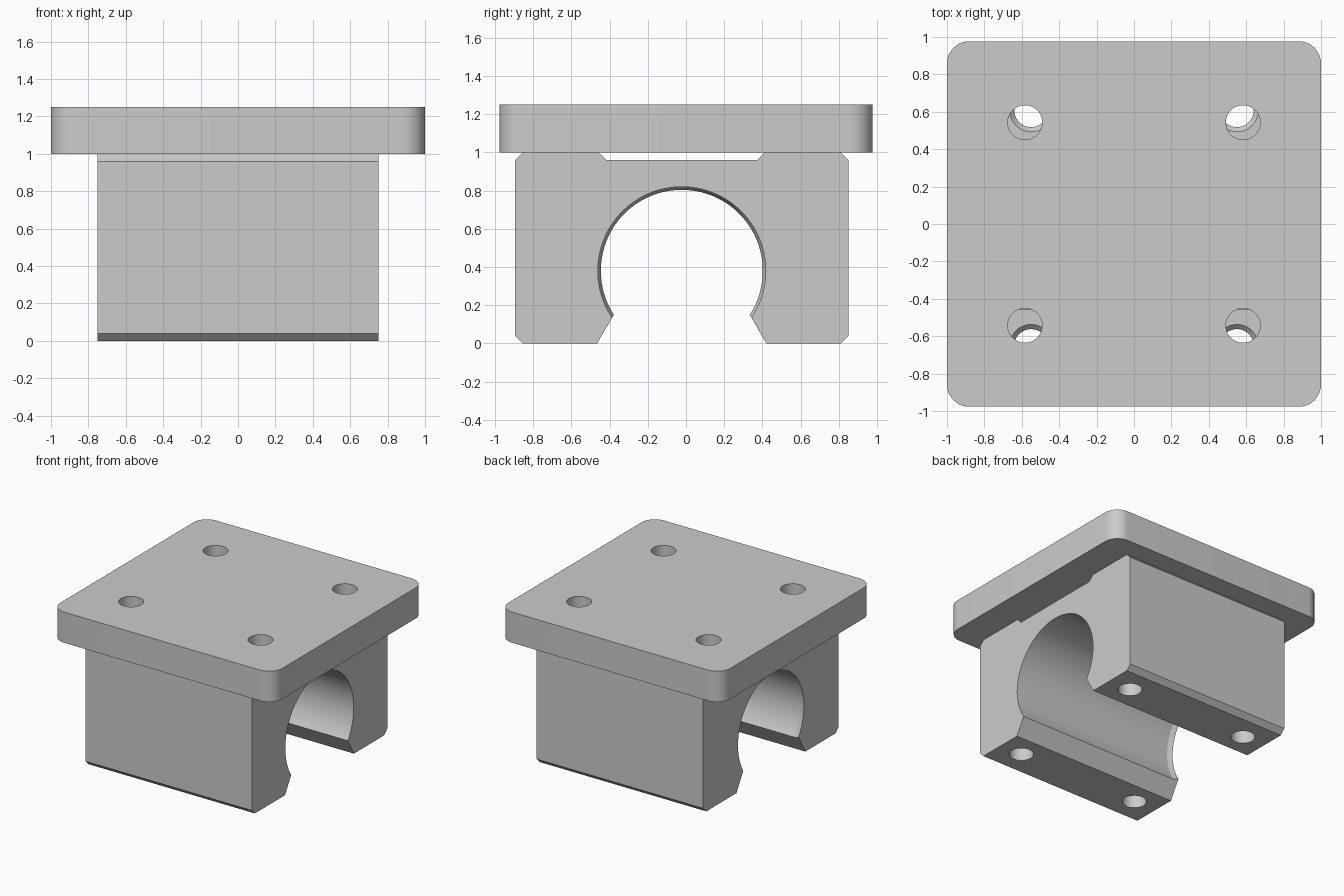
import bpy, bmesh, math

cube = bpy.data.objects.get("Cube")
if cube:
    bpy.data.objects.remove(cube, do_unlink=True)

grey = bpy.data.materials.new("plain_grey")
grey.use_nodes = True
colour = (0.6, 0.6, 0.6, 1)
grey.diffuse_color = colour
grey.node_tree.nodes["Principled BSDF"].inputs["Base Color"].default_value = colour


def loft(name, sections):
    """Closed solid through matching loops of points, capped at both ends."""
    bm = bmesh.new()
    loops = [[bm.verts.new(p) for p in s] for s in sections]
    n = len(loops[0])
    for a, b in zip(loops, loops[1:]):
        for i in range(n):
            j = (i + 1) % n
            bm.faces.new((a[i], a[j], b[j], b[i]))
    bm.faces.new(loops[0])
    bm.faces.new(loops[-1])
    bmesh.ops.recalc_face_normals(bm, faces=bm.faces)
    mesh = bpy.data.meshes.new(name)
    bm.to_mesh(mesh)
    bm.free()
    obj = bpy.data.objects.new(name, mesh)
    bpy.context.collection.objects.link(obj)
    mesh.materials.append(grey)
    return obj


def pin(x, y, rings):
    """Round cutter with (z, radius) rings."""
    turn = [math.tau * i / 48 for i in range(48)]
    obj = loft("hole_cutter", [[(x + r * math.cos(t), y + r * math.sin(t), z)
                                for t in turn] for z, r in rings])
    obj.hide_render = True
    return obj


def select(obj):
    bpy.ops.object.select_all(action='DESELECT')
    obj.select_set(True)
    bpy.context.view_layer.objects.active = obj


def drill(obj, hole_x, hole_y, mid_y, rings):
    """Four holes around (0, mid_y), then smooth the round surfaces."""
    select(obj)
    for sx in (-1, 1):
        for sy in (-1, 1):
            cutter = pin(sx * hole_x, mid_y + sy * hole_y, rings)
            mod = obj.modifiers.new("hole", 'BOOLEAN')
            mod.solver = 'EXACT'
            mod.object = cutter
            select(obj)
            bpy.ops.object.modifier_apply(modifier=mod.name)
            bpy.data.objects.remove(cutter, do_unlink=True)
    select(obj)
    bpy.ops.object.shade_smooth_by_angle(angle=math.radians(15))


# Mounting plate with rounded corners
W, D, R = 1.0, 0.977, 0.12
outline = []
for k, (sx, sy) in enumerate(((1, 1), (-1, 1), (-1, -1), (1, -1))):
    for i in range(13):
        t = math.pi / 2 * (k + i / 12)
        outline.append((sx * (W - R) + R * math.cos(t), sy * (D - R) + R * math.sin(t)))
plate = loft("mounting_plate", [[(x, y, z) for x, y in outline] for z in (1.0, 1.25)])
drill(plate, 0.583, 0.543, 0, ((0.9, 0.092), (1.35, 0.092)))

# Bearing block: chamfered outline, open bore and shallow top groove
MID, BORE_Z = -0.022, 0.38


def section(x, corner):
    cy, cz = corner[0], corner[1] - BORE_Z
    r, start = math.hypot(cy, cz), math.atan2(cz, cy)
    sweep = math.pi - 2 * start
    bore = [(r * math.cos(start + sweep * i / 72),
             BORE_Z + r * math.sin(start + sweep * i / 72)) for i in range(73)]
    right = [(0.395, 0.96), (0.435, 1.0), (0.832, 1.0), (0.872, 0.96),
             (0.872, 0.04), (0.832, 0), (0.443, 0)]
    left = [(-y, z) for y, z in reversed(right)]
    return [(x, MID + y, z) for y, z in right + bore + left]


wide, narrow = (0.365, 0.135), (0.356, 0.15)
# The bore tapers to a narrow lip at one end
block = loft("bearing_block", [section(0.75, wide), section(-0.71, wide),
                               section(-0.75, narrow)])
drill(block, 0.55, 0.63, MID, ((-0.1, 0.09), (0.975, 0.09), (1.0, 0.115), (1.1, 0.115)))
